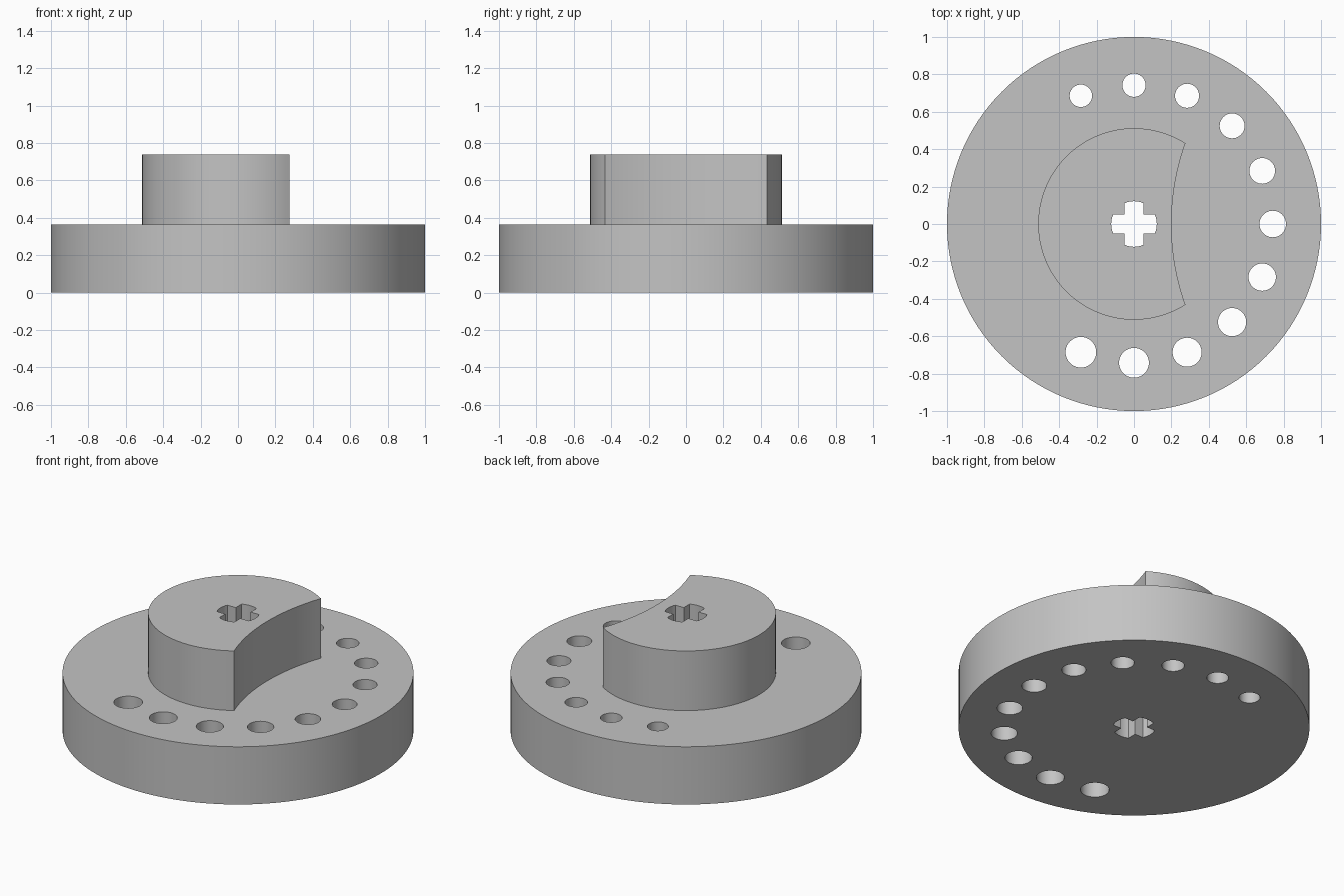
import bpy
from math import sin, cos, radians, asin, atan2, hypot

if "Cube" in bpy.data.objects:
    bpy.data.objects.remove(bpy.data.objects["Cube"], do_unlink=True)

DISC_TOP, HUB_TOP = 0.363, 0.738

grey = bpy.data.materials.new("grey plastic")
grey.use_nodes = True
grey.diffuse_color = (0.55, 0.55, 0.55, 1)
grey.node_tree.nodes["Principled BSDF"].inputs["Base Color"].default_value = (0.55, 0.55, 0.55, 1)


def arc(r, start, end, n, cx=0, cy=0):
    """Points along an arc, both ends included (angles in radians)."""
    steps = [start + (end - start) * i / n for i in range(n + 1)]
    return [(cx + r * cos(a), cy + r * sin(a)) for a in steps]


def circle(r, n, cx=0, cy=0):
    return arc(r, 0, radians(360), n, cx, cy)[:-1]


def extrude(name, outlines, z0, z1):
    """Extrude closed outlines; inner outlines become through holes."""
    curve = bpy.data.curves.new(name, "CURVE")
    curve.dimensions = "2D"
    curve.fill_mode = "BOTH"
    curve.extrude = (z1 - z0) / 2
    for pts in outlines:
        spline = curve.splines.new("POLY")
        spline.points.add(len(pts) - 1)
        for p, (x, y) in zip(spline.points, pts):
            p.co = (x, y, 0, 1)
        spline.use_cyclic_u = True
    obj = bpy.data.objects.new(name, curve)
    bpy.context.collection.objects.link(obj)
    obj.location.z = (z0 + z1) / 2
    bpy.ops.object.select_all(action="DESELECT")
    obj.select_set(True)
    bpy.context.view_layer.objects.active = obj
    bpy.ops.object.convert(target="MESH")
    obj = bpy.context.object
    obj.data.materials.clear()
    obj.data.materials.append(grey)
    bpy.ops.object.shade_smooth_by_angle(angle=radians(30))
    return obj


# Cross-shaped axle hole: four round-ended arms
arm, half = 0.122, 0.052
spread = asin(half / arm)
axle = []
for k in range(4):
    turn = radians(90 * k)
    axle += arc(arm, turn - spread, turn + spread, 8)
    corner = turn + radians(45)
    axle.append((half * 2 ** 0.5 * cos(corner), half * 2 ** 0.5 * sin(corner)))

# Ring of holes growing steadily in size, clockwise from the back
holes = []
for i in range(11):
    a = radians(112.5 - 22.5 * i)
    holes.append(circle(0.06 + 0.0022 * i, 40, 0.742 * cos(a), 0.742 * sin(a)))

extrude("base_disc", [circle(1, 128), axle] + holes, 0, DISC_TOP)

# Hub: round drum with a concave bite on its left side
hub_r, tip_x, bite_cx = 0.512, 0.275, 1.487
tip_y = (hub_r ** 2 - tip_x ** 2) ** 0.5
tip = atan2(tip_y, tip_x)
bite_r = hypot(bite_cx - tip_x, tip_y)
bite = atan2(tip_y, tip_x - bite_cx)
hub = arc(hub_r, tip, radians(360) - tip, 96)
hub += arc(bite_r, radians(360) - bite, bite, 24, bite_cx)[1:-1]
extrude("hub", [hub, axle], DISC_TOP, HUB_TOP)
